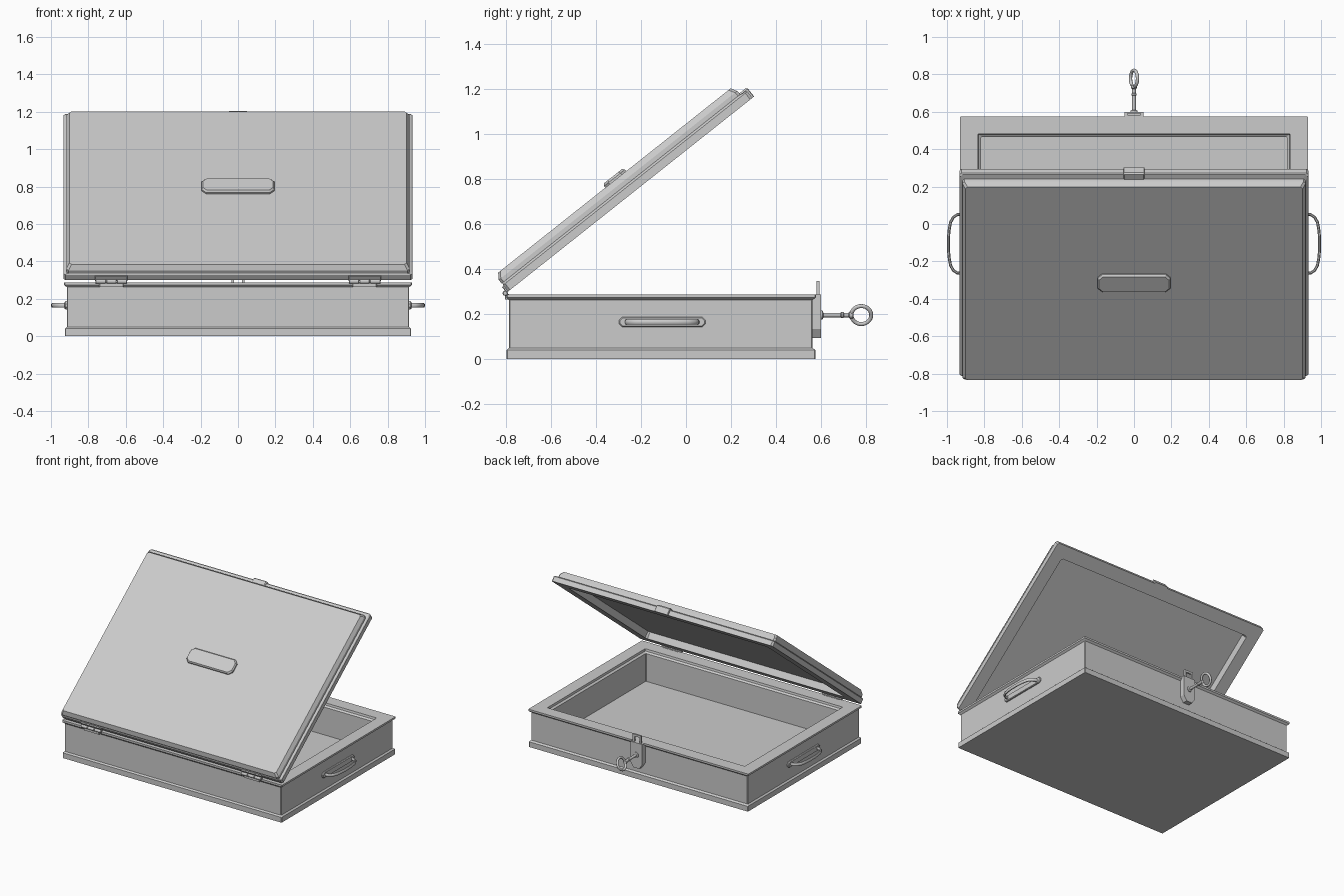
import bpy, bmesh, math
from mathutils import Matrix, Vector

if "Cube" in bpy.data.objects:
    bpy.data.objects.remove(bpy.data.objects["Cube"])

I = Matrix.Identity(4)
LID = Matrix.Translation((0, -0.79, 0.30)) @ Matrix.Rotation(math.radians(38.4), 4, 'X')


def finish(name, bm, m=I, smooth=False):
    bmesh.ops.recalc_face_normals(bm, faces=bm.faces)
    me = bpy.data.meshes.new(name)
    bm.to_mesh(me)
    bm.free()
    ob = bpy.data.objects.new(name, me)
    bpy.context.collection.objects.link(ob)
    ob.matrix_world = m
    if smooth:
        for p in me.polygons:
            p.use_smooth = True
        me.set_sharp_from_angle(angle=math.radians(40))
    return ob


def skin(bm, loops, cap=True, closed=False):
    vs = [[bm.verts.new(p) for p in lp] for lp in loops]
    n = len(vs[0])
    for k in range(len(vs) if closed else len(vs) - 1):
        a, b = vs[k], vs[(k + 1) % len(vs)]
        for i in range(n):
            j = (i + 1) % n
            bm.faces.new((a[i], a[j], b[j], b[i]))
    if cap and not closed:
        bm.faces.new(vs[0][::-1])
        bm.faces.new(vs[-1])


def loft(name, rings, m=I):
    """Stack of cut-corner rectangles: (half x, y0, y1, z, corner cut)."""
    loops = []
    for h, a, b, z, c in rings:
        loops.append([(-h + c, a, z), (h - c, a, z), (h, a + c, z), (h, b - c, z),
                      (h - c, b, z), (-h + c, b, z), (-h, b - c, z), (-h, a + c, z)])
    bm = bmesh.new()
    skin(bm, loops)
    return finish(name, bm, m)


def box(name, h, y0, y1, z0, z1, m=I, c=0.003):
    return loft(name, [(h, y0, y1, z0, c), (h, y0, y1, z1, c)], m)


def prism(name, pts, y0, y1):
    bm = bmesh.new()
    skin(bm, [[(x, y, z) for x, z in pts] for y in (y0, y1)])
    return finish(name, bm)


def rod(name, prof, m, n=16):
    """Turned part: (radius, height) along local z."""
    bm = bmesh.new()
    skin(bm, [[(r * math.cos(i * math.tau / n), r * math.sin(i * math.tau / n), z)
               for i in range(n)] for r, z in prof])
    return finish(name, bm, m, True)


# hollow box with plinth and top rim
e = 0.004
loft("box_body", [
    (.926, -.796, .575, 0, e), (.926, -.796, .575, .04, e), (.915, -.786, .562, .05, e),
    (.915, -.786, .562, .262, e), (.93, -.797, .576, .274, e), (.93, -.797, .576, .288, e),
    (.835, -.70, .482, .288, e), (.832, -.697, .479, .272, e), (.818, -.683, .465, .262, e),
    (.818, -.683, .465, .05, e)])

# open lid: recessed underside, lower rim, stepped and bevelled panel
c = 0.012
loft("lid", [
    (.835, .10, 1.284, .05, c), (.84, .095, 1.289, 0, c), (.934, 0, 1.384, 0, c),
    (.934, 0, 1.384, .036, c), (.928, .004, 1.378, .042, c), (.918, 0, 1.352, .046, c),
    (.918, 0, 1.350, .066, c), (.902, .018, 1.334, .093, c)], LID)

# raised plate on the lid
loft("lid_plate", [(.195, .625, .743, .09, .025), (.195, .625, .743, .102, .025),
                   (.188, .633, .735, .112, .023)], LID)

# catch on the lid edge
loft("lid_catch", [(.056, 1.345, 1.394, 0, .003), (.056, 1.345, 1.394, .044, .003),
                   (.05, 1.352, 1.388, .052, .003)], LID)

# hinges
for s, side in ((-1, "left"), (1, "right")):
    at = Matrix.Translation((s * .677, 0, 0))
    for k in range(3):
        rod(f"{side}_hinge_knuckle_{k}", [(.009, 0), (.012, .003), (.012, .052), (.009, .055)],
            Matrix.Translation((s * .677 - .0845 + k * .057, -.802, .293))
            @ Matrix.Rotation(math.pi / 2, 4, 'Y'), 12)
    box(f"{side}_hinge_box_leaf", .065, -.803, -.785, .264, .29, at)
    box(f"{side}_hinge_lid_leaf", .087, -.008, .01, 0, .032, LID @ at)

# side handles: base plate and bowed grip
for s, side in ((-1, "left"), (1, "right")):
    m = Matrix(((0, 0, s, 0), (0, 1, 0, -.106), (1, 0, 0, .165), (0, 0, 0, 1)))
    loft(f"{side}_handle_plate", [(.022, -.192, .192, .91, .014), (.022, -.192, .192, .922, .014),
                                  (.018, -.187, .187, .927, .012)], m)
    half = [(.92, .158), (.945, .156), (.966, .142), (.981, .115), (.989, .07), (.992, .03)]
    path = [Vector((x, y)) for x, y in half] + [Vector((x, -y)) for x, y in half[::-1]]
    loops = []
    for i, p in enumerate(path):
        t = (path[min(i + 1, len(path) - 1)] - path[max(i - 1, 0)]).normalized()
        nrm = Vector((-t.y, t.x))
        ring = []
        for j in range(8):
            a = (j + .5) * math.tau / 8
            q = p + nrm * .0085 * math.cos(a)
            ring.append((.0125 * math.sin(a), q.y, q.x))
        loops.append(ring)
    bm = bmesh.new()
    skin(bm, loops)
    finish(f"{side}_handle_grip", bm, m, True)

# lock plate and hook on the back
prism("lock_plate", [(-.05, .135), (-.025, .095), (.025, .095), (.05, .135), (.05, .288), (-.05, .288)],
      .555, .600)
prism("lock_hook", [(-.036, .28), (-.036, .346), (.036, .346), (.036, .28), (.022, .28),
                    (.022, .330), (-.022, .330), (-.022, .28)], .580, .593)

# pin with collars
rod("lock_pin", [(.02, .595), (.02, .606), (.010, .61), (.010, .686), (.014, .69), (.014, .697),
                 (.010, .701), (.010, .722), (.015, .726), (.015, .742)],
    Matrix.Translation((0, 0, .196)) @ Matrix.Rotation(-math.pi / 2, 4, 'X'))

# pull ring, twisted about the pin
bm = bmesh.new()
skin(bm, [[(.009 * math.sin(b), (.044 + .009 * math.cos(b)) * math.cos(a),
            (.044 + .009 * math.cos(b)) * math.sin(a))
           for b in [j * math.tau / 10 for j in range(10)]]
          for a in [i * math.tau / 28 for i in range(28)]], closed=True)
finish("pull_ring", bm, Matrix.Translation((0, .778, .196)) @ Matrix.Rotation(math.radians(25), 4, 'Y'), True)
